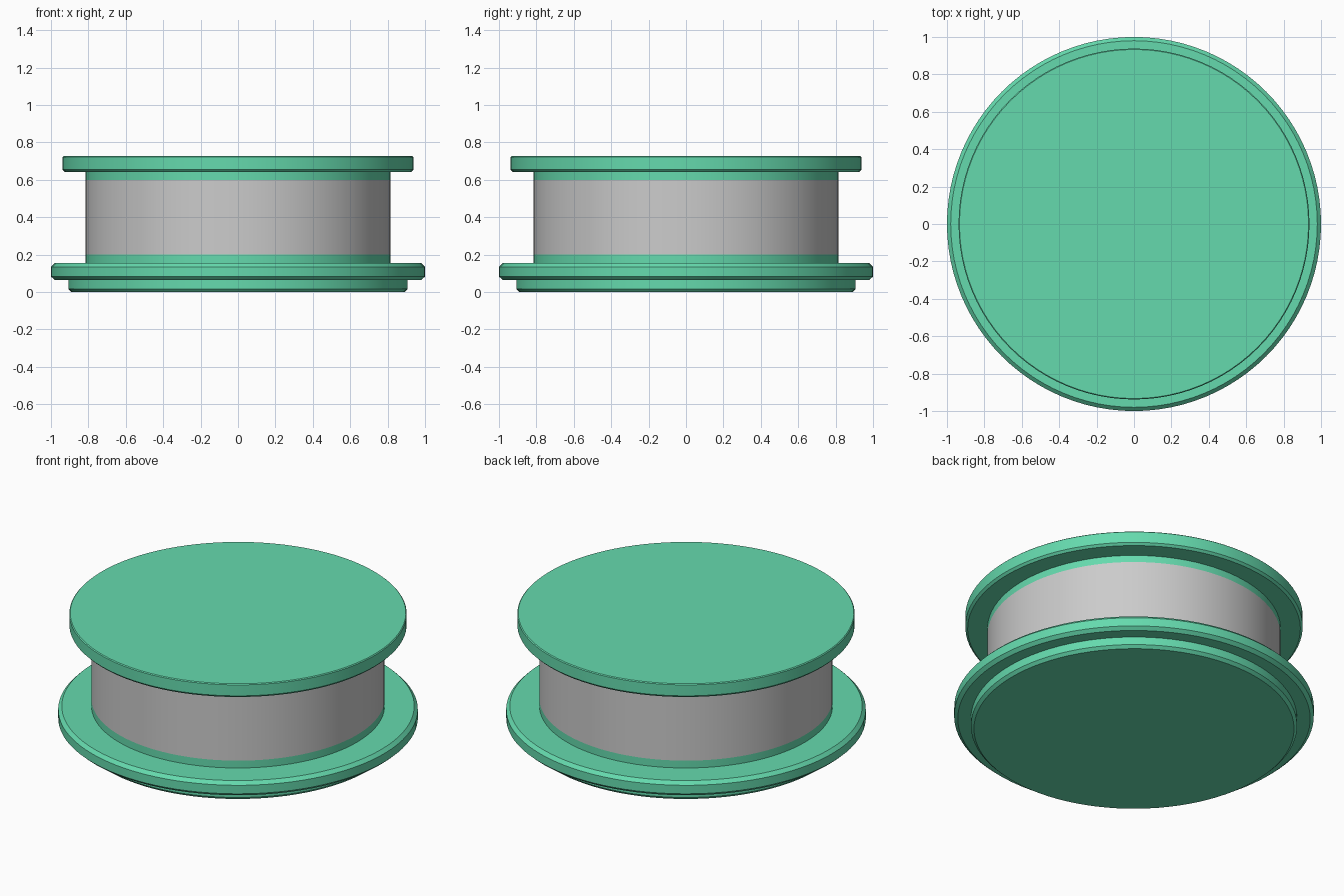
import bpy, bmesh, math

if "Cube" in bpy.data.objects:
    bpy.data.objects.remove(bpy.data.objects["Cube"])

SEG = 96

green = bpy.data.materials.new("green")
green.diffuse_color = (0.13, 0.70, 0.42, 1)
green.use_nodes = True
green.node_tree.nodes["Principled BSDF"].inputs["Base Color"].default_value = green.diffuse_color


def lathe(name, profile, mat=None):
    """Revolve (radius, z) points around z; profile starts and ends on a cap."""
    bm = bmesh.new()
    rings = []
    for r, z in profile:
        rings.append([bm.verts.new((r * math.cos(2 * math.pi * i / SEG),
                                    r * math.sin(2 * math.pi * i / SEG), z))
                      for i in range(SEG)])
    for a, b in zip(rings, rings[1:]):
        for i in range(SEG):
            j = (i + 1) % SEG
            bm.faces.new((a[i], a[j], b[j], b[i]))
    bm.faces.new(rings[0][::-1])
    bm.faces.new(rings[-1])
    mesh = bpy.data.meshes.new(name)
    bm.to_mesh(mesh)
    bm.free()
    obj = bpy.data.objects.new(name, mesh)
    bpy.context.collection.objects.link(obj)
    if mat:
        mesh.materials.append(mat)
    bpy.ops.object.select_all(action='DESELECT')
    obj.select_set(True)
    bpy.context.view_layer.objects.active = obj
    bpy.ops.object.shade_smooth_by_angle(angle=math.radians(30))
    return obj


# Stepped base with foot, wide chamfered flange and collar
lathe("base", [(0.89, 0), (0.907, 0.017), (0.907, 0.065), (0.98, 0.065),
               (1.0, 0.083), (1.0, 0.135), (0.98, 0.155),
               (0.815, 0.155), (0.815, 0.20)], green)

# Grey drum between the two collars
lathe("drum", [(0.815, 0.20), (0.815, 0.60)])

# Lid with collar underneath
lathe("lid", [(0.815, 0.60), (0.815, 0.642), (0.925, 0.642), (0.938, 0.655),
              (0.938, 0.722), (0.933, 0.727)], green)
